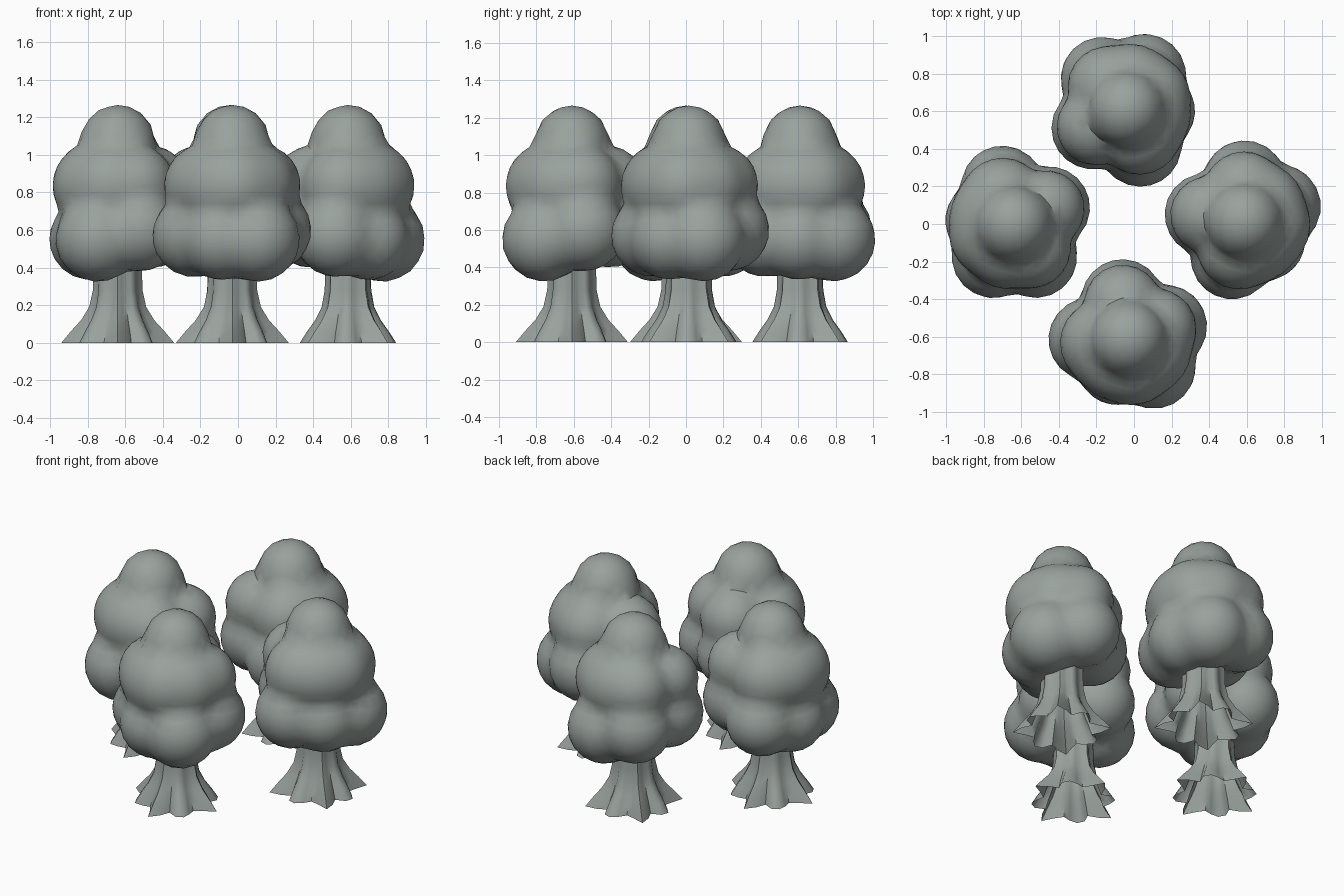
import bpy
import bmesh
import math
from mathutils import Vector

cube = bpy.data.objects.get("Cube")
if cube:
    bpy.data.objects.remove(cube, do_unlink=True)

grey = bpy.data.materials.new("soft grey green")
grey.use_nodes = True
grey.diffuse_color = (0.32, 0.36, 0.34, 1)
grey.node_tree.nodes["Principled BSDF"].inputs["Base Color"].default_value = grey.diffuse_color


def lobe(angle, offset, z, radius):
    a = math.radians(angle)
    return Vector((offset * math.cos(a), offset * math.sin(a), z)), radius


# Leaf clumps: top, middle ring, lower ring and a filling core
LOBES = [
    lobe(0, 0, 1.065, 0.2),
    lobe(25, 0.19, 0.845, 0.205), lobe(115, 0.14, 0.835, 0.225),
    lobe(160, 0.115, 0.835, 0.23), lobe(205, 0.12, 0.835, 0.235),
    lobe(255, 0.12, 0.835, 0.23), lobe(305, 0.155, 0.84, 0.215),
    lobe(25, 0.205, 0.62, 0.22), lobe(107, 0.205, 0.57, 0.22),
    lobe(172, 0.15, 0.55, 0.215), lobe(238, 0.2, 0.55, 0.225),
    lobe(304, 0.21, 0.6, 0.22),
    lobe(0, 0, 0.7, 0.29),
]


def distance(p, blend=0.035):
    d = 9.0
    for centre, radius in LOBES:
        e = (p - centre).length - radius
        h = max(blend - abs(d - e), 0) / blend
        d = min(d, e) - h * h * blend / 4
    return d


# Crown: a ball wrapped inwards onto the blended clumps
def crown_mesh():
    bm = bmesh.new()
    bmesh.ops.create_icosphere(bm, subdivisions=4, radius=1)
    centre = Vector((0, 0, 0.74))
    for v in bm.verts:
        ray, t = v.co.normalized(), 0.8
        for _ in range(40):
            t -= distance(centre + ray * t)
        v.co = centre + ray * t
    return finish(bm, "crown")


# Trunk: open fluted tube flaring into long and short roots
def trunk_mesh(roots=8):
    bm = bmesh.new()
    profile = [(0, 0.3, 0.19), (0.06, 0.25, 0.17), (0.12, 0.195, 0.145),
               (0.19, 0.152, 0.122), (0.28, 0.132, 0.112), (0.55, 0.125, 0.106)]
    steps = roots * 4
    rings = []
    for z, tip, valley in profile:
        ring = []
        for i in range(steps):
            root, part = divmod(i, 4)
            reach = valley + (tip - valley) * (0.6 if root % 2 else 1)
            r = (reach, (reach + valley) / 2, valley, (reach + valley) / 2)[part]
            a = math.tau * i / steps
            ring.append(bm.verts.new((r * math.cos(a), r * math.sin(a), z)))
        rings.append(ring)
    for low, high in zip(rings, rings[1:]):
        for i in range(steps):
            j = (i + 1) % steps
            bm.faces.new((low[i], low[j], high[j], high[i]))
    return finish(bm, "trunk")


def finish(bm, name):
    mesh = bpy.data.meshes.new(name)
    bm.to_mesh(mesh)
    bm.free()
    mesh.materials.append(grey)
    return mesh


def place(name, mesh, x, y, turn):
    ob = bpy.data.objects.new(name, mesh)
    ob.location = (x, y, 0)
    ob.rotation_euler.z = math.radians(turn)
    bpy.context.collection.objects.link(ob)
    return ob


# Four turned copies of one tree
crown, trunk = crown_mesh(), trunk_mesh()
TREES = [("right", -0.64, 0, 0, 0), ("front", -0.03, -0.61, 74, 0),
         ("left", 0.585, 0.015, 145, 45), ("back", -0.04, 0.61, 184, 45)]
parts = []
for side, x, y, crown_turn, trunk_turn in TREES:
    parts.append(place(side + "_crown", crown, x, y, crown_turn))
    parts.append(place(side + "_trunk", trunk, x, y, trunk_turn))

# Smooth shading with sharp folds
bpy.ops.object.select_all(action='DESELECT')
for ob in parts[:2]:
    ob.select_set(True)
    bpy.context.view_layer.objects.active = ob
bpy.ops.object.shade_smooth_by_angle(angle=math.radians(50))
